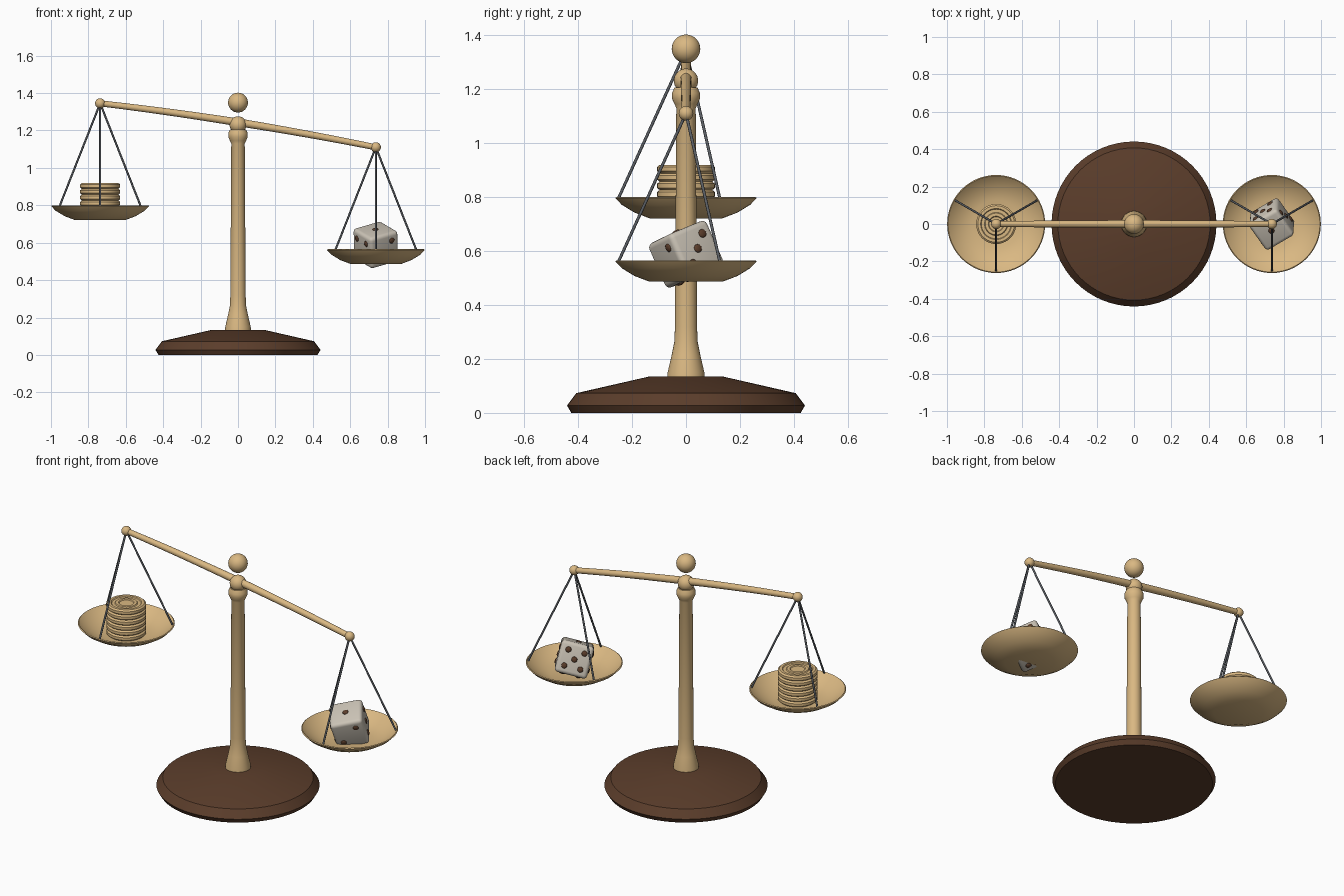
import bpy, bmesh, math
from mathutils import Vector, Matrix

cube = bpy.data.objects.get("Cube")
if cube:
    bpy.data.objects.remove(cube, do_unlink=True)


def material(name, rgb):
    m = bpy.data.materials.new(name)
    m.use_nodes = True
    m.diffuse_color = (*rgb, 1)
    m.node_tree.nodes["Principled BSDF"].inputs["Base Color"].default_value = (*rgb, 1)
    return m


BRASS = material("pale brass", (0.70, 0.48, 0.225))
WOOD = material("dark wood", (0.105, 0.047, 0.024))
IVORY = material("ivory", (0.60, 0.55, 0.47))
STEEL = material("grey steel", (0.10, 0.11, 0.125))


def finish(bm, name, mat, angle=35):
    """Turn a bmesh into a smooth-shaded object with sharp edges kept."""
    bmesh.ops.recalc_face_normals(bm, faces=bm.faces)
    me = bpy.data.meshes.new(name)
    bm.to_mesh(me)
    bm.free()
    me.materials.append(mat)
    ob = bpy.data.objects.new(name, me)
    bpy.context.collection.objects.link(ob)
    bpy.ops.object.select_all(action='DESELECT')
    ob.select_set(True)
    bpy.context.view_layer.objects.active = ob
    bpy.ops.object.shade_smooth_by_angle(angle=math.radians(angle))
    return ob


def lathe(name, profile, mat, loc=(0, 0, 0), steps=48, angle=35):
    """Spin a (radius, height) profile around z."""
    bm = bmesh.new()
    vs = [bm.verts.new((r, 0, z)) for r, z in profile]
    es = [bm.edges.new(pair) for pair in zip(vs, vs[1:])]
    bmesh.ops.spin(bm, geom=vs + es, cent=(0, 0, 0), axis=(0, 0, 1),
                   angle=math.tau, steps=steps, use_duplicate=False)
    bmesh.ops.remove_doubles(bm, verts=bm.verts, dist=0.0001)
    bmesh.ops.translate(bm, verts=bm.verts, vec=loc)
    return finish(bm, name, mat, angle)


def ball(name, loc, radius, mat):
    bm = bmesh.new()
    bmesh.ops.create_uvsphere(bm, u_segments=32, v_segments=16, radius=radius,
                              matrix=Matrix.Translation(loc))
    return finish(bm, name, mat, 60)


def rod(name, points, radii, mat, sides=12):
    """Sweep a round section along a path lying across the y axis or slanting."""
    bm = bmesh.new()
    rings = []
    for i, p in enumerate(points):
        along = points[min(i + 1, len(points) - 1)] - points[max(i - 1, 0)]
        turn = Vector((0, 0, 1)).rotation_difference(along.normalized())
        rings.append([bm.verts.new(p + turn @ Vector((math.cos(a), math.sin(a), 0)) * radii[i])
                      for a in (math.tau * k / sides for k in range(sides))])
    for a, b in zip(rings, rings[1:]):
        for k in range(sides):
            n = (k + 1) % sides
            bm.faces.new((a[k], a[n], b[n], b[k]))
    bm.faces.new(rings[0])
    bm.faces.new(rings[-1])
    return finish(bm, name, mat, 50)


# Stand: wooden foot, turned column, pivot and finial
lathe("base", [(0, 0), (0.425, 0), (0.441, 0.027), (0.407, 0.073), (0.14, 0.134), (0, 0.134)],
      WOOD, steps=64, angle=20)
lathe("column", [(0, 0.12), (0.07, 0.12), (0.068, 0.15), (0.053, 0.215), (0.043, 0.265),
                 (0.041, 0.32), (0.036, 1.13), (0.043, 1.145), (0.052, 1.165),
                 (0.052, 1.185), (0.043, 1.205), (0, 1.205)], BRASS)
ball("pivot_ball", (0, 0, 1.231), 0.045, BRASS)
ball("finial_ball", (0, 0, 1.349), 0.053, BRASS)

# Tilted beam with a slight upward bow and tapered ends
ARM, Z_RIGHT, Z_LEFT = 0.737, 1.345, 1.11
ts = [i / 12 - 1 for i in range(25)]
middle, slope = (Z_RIGHT + Z_LEFT) / 2, (Z_LEFT - Z_RIGHT) / 2
rod("beam", [Vector((ARM * t, 0, middle + slope * t + 0.016 * (1 - t * t))) for t in ts],
    [0.021 - 0.005 * abs(t) for t in ts], BRASS, 20)

# Pans with their end knobs and three hangers each
PAN = [(0, 0), (0.135, 0), (0.19, 0.021), (0.238, 0.05), (0.262, 0.075), (0.257, 0.079),
       (0.232, 0.056), (0.185, 0.029), (0.13, 0.010), (0, 0.010)]
for side, x, top, floor in (("right", -ARM, Z_RIGHT, 0.721), ("left", ARM, Z_LEFT, 0.486)):
    ball(side + "_beam_knob", (x, 0, top), 0.027, BRASS)
    lathe(side + "_pan", PAN, BRASS, (x, 0, floor), 64, 50)
    for i in range(3):
        a = math.radians(30 + 120 * i)
        end = Vector((x + 0.25 * math.cos(a), 0.25 * math.sin(a), floor + 0.075))
        rod(f"{side}_hanger_{i + 1}", [Vector((x, 0, top)), end], [0.0055] * 2, STEEL)

# Stack of coins with raised rings
H = 0.031
low = H - 0.005
COIN = [(0, low), (0.038, low), (0.042, H), (0.058, H), (0.062, low), (0.079, low), (0.083, H),
        (0.098, H), (0.107, H * 0.75), (0.107, H * 0.25), (0.098, 0), (0, 0)]
for i in range(6):
    lathe(f"coin_{i + 1}", COIN, BRASS, (-ARM, 0, 0.733 + i * H), 40)

# Die: rounded cube resting at a tilt
up = Vector((-0.03, -0.40, 0.915)).normalized()
back = Vector((-0.55, 0.78, 0.32))
back = (back - up * back.dot(up)).normalized()
turn = Matrix((up.cross(back), up, back)).transposed().to_4x4()
pose = Matrix.Translation((ARM, 0, 0.588)) @ turn
HALF = 0.09
bm = bmesh.new()
bmesh.ops.create_cube(bm, size=2 * HALF)
bmesh.ops.bevel(bm, geom=bm.edges[:], offset=0.02, segments=4, profile=0.5, affect='EDGES')
bm.transform(pose)
finish(bm, "die", IVORY, 40)

# Pips: flattened domes on each face, laid out by (axis, sign)
pair, other = [(1, 1), (-1, -1)], [(1, -1), (-1, 1)]
FACES = {(1, 1): [(0, 0)], (2, -1): other, (0, -1): pair + [(0, 0)],
         (0, 1): pair + other, (2, 1): pair + other + [(0, 0)],
         (1, -1): pair + other + [(0, 1), (0, -1)]}
bm = bmesh.new()
for (axis, sign), spots in FACES.items():
    for u, v in spots:
        pos, size = Vector((0, 0, 0)), Vector((1, 1, 1))
        pos[axis], size[axis] = sign * HALF, 0.45
        pos[(axis + 1) % 3], pos[(axis + 2) % 3] = u * 0.045, v * 0.045
        bmesh.ops.create_uvsphere(bm, u_segments=16, v_segments=10, radius=0.016,
                                  matrix=pose @ Matrix.Translation(pos) @ Matrix.Diagonal((*size, 1)))
finish(bm, "die_pips", WOOD, 60)
